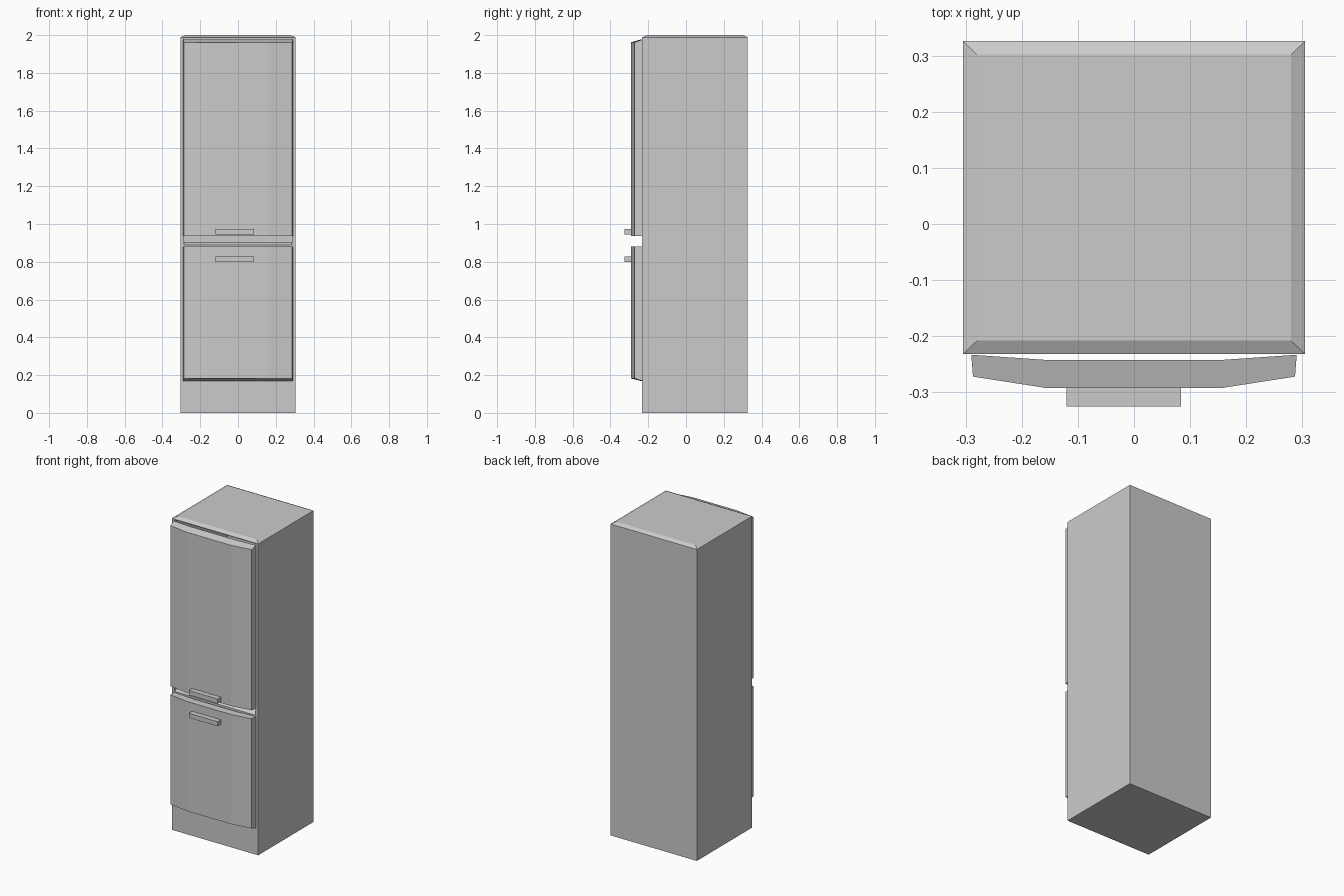
import bpy, bmesh

if "Cube" in bpy.data.objects:
    bpy.data.objects.remove(bpy.data.objects["Cube"])


def finish(name, bm):
    bmesh.ops.recalc_face_normals(bm, faces=bm.faces[:])
    me = bpy.data.meshes.new(name)
    bm.to_mesh(me)
    bm.free()
    ob = bpy.data.objects.new(name, me)
    bpy.context.collection.objects.link(ob)
    return ob


def loft(name, loops):
    """Closed solid through matching point loops, capped at both ends."""
    bm = bmesh.new()
    rings = [[bm.verts.new(p) for p in loop] for loop in loops]
    n = len(rings[0])
    for a, b in zip(rings, rings[1:]):
        for i in range(n):
            j = (i + 1) % n
            bm.faces.new((a[i], a[j], b[j], b[i]))
    bm.faces.new(rings[0])
    bm.faces.new(rings[-1])
    return finish(name, bm)


def rect(x0, x1, y0, y1, z):
    return [(x0, y0, z), (x1, y0, z), (x1, y1, z), (x0, y1, z)]


# Cabinet with a shallow chamfer around the top
cabinet = loft("cabinet", [
    rect(-.305, .305, -.232, .326, 0),
    rect(-.305, .305, -.232, .326, 1.988),
    rect(-.28, .28, -.208, .302, 2.0)])

# Hollow compartment visible through the gaps around the upper door
section = [(-.26, .875), (-.2, .905), (.302, .905), (.302, 1.984), (-.26, 1.984)]
cutter = loft("compartment_cutter", [[(x, y, z) for y, z in section] for x in (-.285, .285)])
cutter.hide_render = True
cutter.hide_set(True)
mod = cabinet.modifiers.new("compartment", 'BOOLEAN')
mod.operation = 'DIFFERENCE'
mod.solver = 'EXACT'
mod.object = cutter
bpy.context.view_layer.objects.active = cabinet
bpy.ops.object.modifier_apply(modifier=mod.name)
bpy.data.objects.remove(cutter)


# Bowed doors: faceted front, outer end sloping towards the cabinet
def door(name, back_z, front_z):
    back = [(-.29, -.233), (-.16, -.242), (.16, -.242), (.29, -.233)]
    front = [(.287, -.272), (.158, -.292), (-.158, -.292), (-.287, -.272)]
    loft(name, [[(x, y, zb) for x, y in back] + [(x, y, zf) for x, y in front]
                for zb, zf in zip(back_z, front_z)])


door("upper_door", (.936, 1.976), (.936, 1.962))
door("lower_door", (.17, .882), (.182, .882))

# Bar handles
for name, z in (("upper_handle", .945), ("lower_handle", .80)):
    loft(name, [rect(-.12, .084, -.325, -.29, z), rect(-.12, .084, -.325, -.29, z + .029)])
